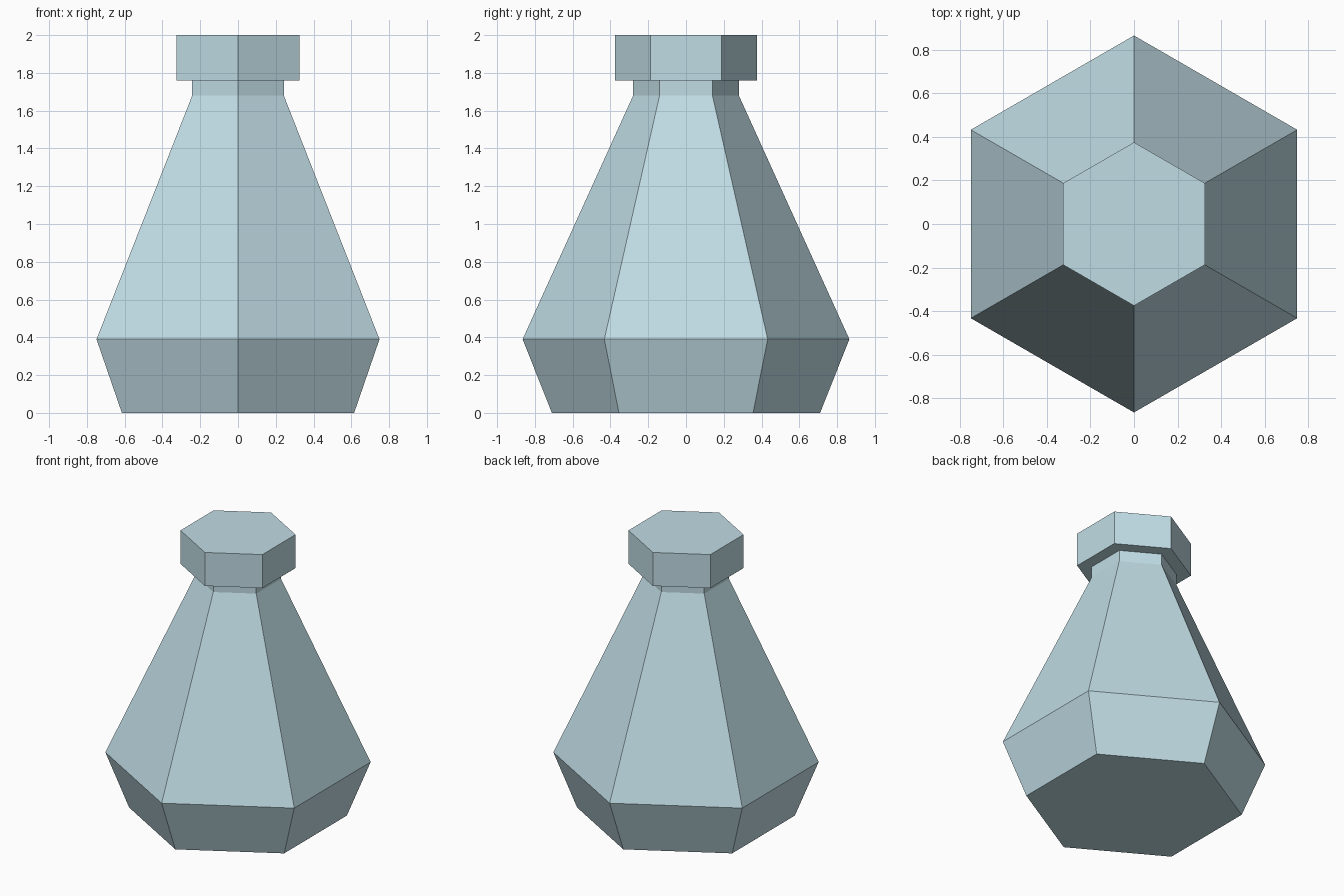
import bpy, bmesh
from math import cos, sin, pi

if "Cube" in bpy.data.objects:
    bpy.data.objects.remove(bpy.data.objects["Cube"])

SIDES = 6

glass = bpy.data.materials.new("blue_glass")
glass.diffuse_color = (0.53, 0.72, 0.78, 1)
glass.use_nodes = True
glass.node_tree.nodes["Principled BSDF"].inputs["Base Color"].default_value = glass.diffuse_color


def hex_lathe(name, profile):
    """Closed six-sided solid from (corner radius, height) rings, corners on the y axis."""
    bm = bmesh.new()
    rings = []
    for r, z in profile:
        angles = [pi / 2 + 2 * pi * i / SIDES for i in range(SIDES)]
        rings.append([bm.verts.new((r * cos(a), r * sin(a), z)) for a in angles])
    for low, high in zip(rings, rings[1:]):
        for i in range(SIDES):
            j = (i + 1) % SIDES
            bm.faces.new((low[i], low[j], high[j], high[i]))
    bm.faces.new(rings[0][::-1])
    bm.faces.new(rings[-1])
    mesh = bpy.data.meshes.new(name)
    bm.to_mesh(mesh)
    bm.free()
    mesh.materials.append(glass)
    obj = bpy.data.objects.new(name, mesh)
    bpy.context.collection.objects.link(obj)
    return obj


# Bottle: tapered foot, wide shoulder, long sloping sides, short straight neck
hex_lathe("bottle_body", [(0.71, 0), (0.865, 0.39), (0.28, 1.68), (0.28, 1.76)])

# Stopper overhanging the neck
hex_lathe("stopper", [(0.375, 1.76), (0.375, 2.0)])
